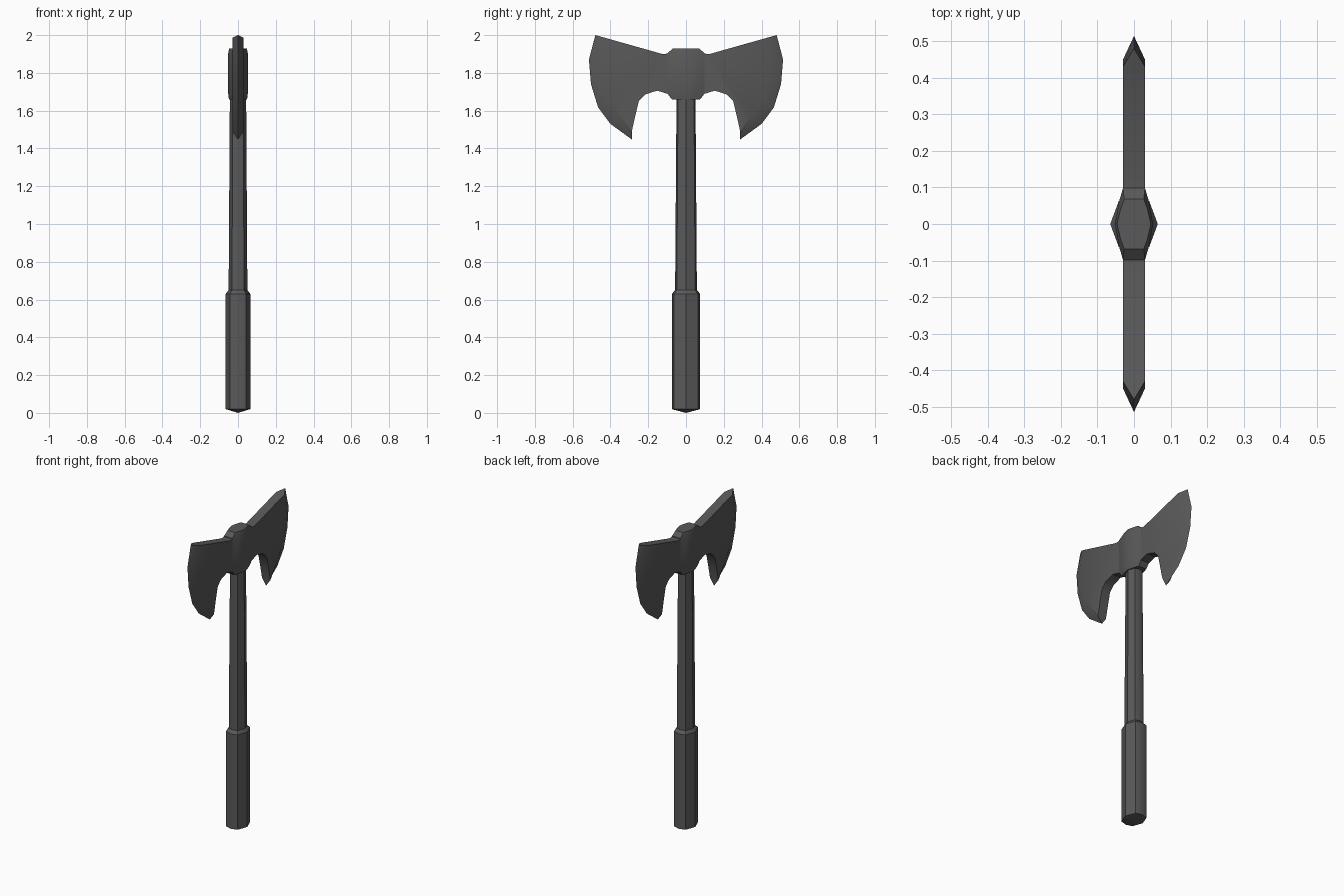
import bpy, bmesh, math

if "Cube" in bpy.data.objects:
    bpy.data.objects.remove(bpy.data.objects["Cube"])

steel = bpy.data.materials.new("dark_grey")
steel.diffuse_color = (0.1, 0.1, 0.1, 1)
steel.use_nodes = True
steel.node_tree.nodes["Principled BSDF"].inputs["Base Color"].default_value = steel.diffuse_color


def finish(name, bm, angle=35):
    bmesh.ops.recalc_face_normals(bm, faces=bm.faces)
    me = bpy.data.meshes.new(name)
    bm.to_mesh(me)
    bm.free()
    ob = bpy.data.objects.new(name, me)
    bpy.context.collection.objects.link(ob)
    me.materials.append(steel)
    bpy.ops.object.select_all(action='DESELECT')
    ob.select_set(True)
    bpy.context.view_layer.objects.active = ob
    bpy.ops.object.shade_smooth_by_angle(angle=math.radians(angle))
    return ob


def loft(name, section, rings, tip=None):
    """Stack scaled copies of a unit section: rings are (z, x_radius, y_radius)."""
    bm = bmesh.new()
    loops = [[bm.verts.new((x * rx, y * ry, z)) for x, y in section] for z, rx, ry in rings]
    n = len(section)
    for a, b in zip(loops, loops[1:]):
        for i in range(n):
            bm.faces.new((a[i], a[(i + 1) % n], b[(i + 1) % n], b[i]))
    bm.faces.new(loops[-1])
    if tip is None:
        bm.faces.new(loops[0])
    else:
        t = bm.verts.new((0, 0, tip))
        for i in range(n):
            bm.faces.new((t, loops[0][i], loops[0][(i + 1) % n]))
    return finish(name, bm)


# Eight-sided handle section, pointed on the sides
section = [(1, 0), (.64, .84), (0, 1), (-.64, .84),
           (-1, 0), (-.64, -.84), (0, -1), (.64, -.84)]
loft("grip", section, [(.02, .065, .075), (.63, .065, .075), (.65, .05, .058)], tip=0.0)
loft("shaft", section, [(.6, .05, .058), (1.7, .043, .05)])

# Socket that joins the blades
socket = [(1, 0), (.8, .55), (.6, 1), (-.6, 1), (-1, 0), (-.8, -.55), (-.6, -1), (.6, -1)]
socket.insert(4, (-.8, .55))
socket = [p for p in socket]
socket = [(1, 0), (.8, .6), (.58, 1), (-.58, 1), (-.8, .6),
          (-1, 0), (-.8, -.6), (-.58, -1), (.58, -1), (.8, -.6)]
loft("head_socket", socket, [(1.66, .048, .075), (1.69, .052, .098),
                             (1.905, .052, .098), (1.93, .046, .068)])

# Blade outline (y, z): cutting edge, start of the bevel, and neck with crescent underside
edge = [(.48, 2.0), (.514, 1.87), (.503, 1.74), (.465, 1.617), (.40, 1.53), (.286, 1.447)]
inner = [(.43, 1.986), (.45, 1.87), (.435, 1.76), (.395, 1.65), (.345, 1.57), (.287, 1.49)]
under = [(.268, 1.575), (.25, 1.65), (.217, 1.685), (.153, 1.706), (.10, 1.69), (.05, 1.68)]
top = [(.05, 1.905), (.125, 1.9)]


def blade(name, s):
    bm = bmesh.new()
    outline = inner + under + top
    sides = [[bm.verts.new((x, s * y, z)) for y, z in outline] for x in (.03, -.03)]
    tip = [bm.verts.new((0, s * y, z)) for y, z in edge]
    k, n = len(edge), len(outline)
    for side in sides:
        bm.faces.new(side)
        for i in range(k - 1):
            bm.faces.new((side[i], side[i + 1], tip[i + 1], tip[i]))
    a, b = sides
    for i in range(k - 1, n):
        j = (i + 1) % n
        bm.faces.new((a[i], a[j], b[j], b[i]))
    for i in (0, k - 1):
        bm.faces.new((a[i], b[i], tip[i]))
    finish(name, bm, 30)


blade("blade_right", 1)
blade("blade_left", -1)
